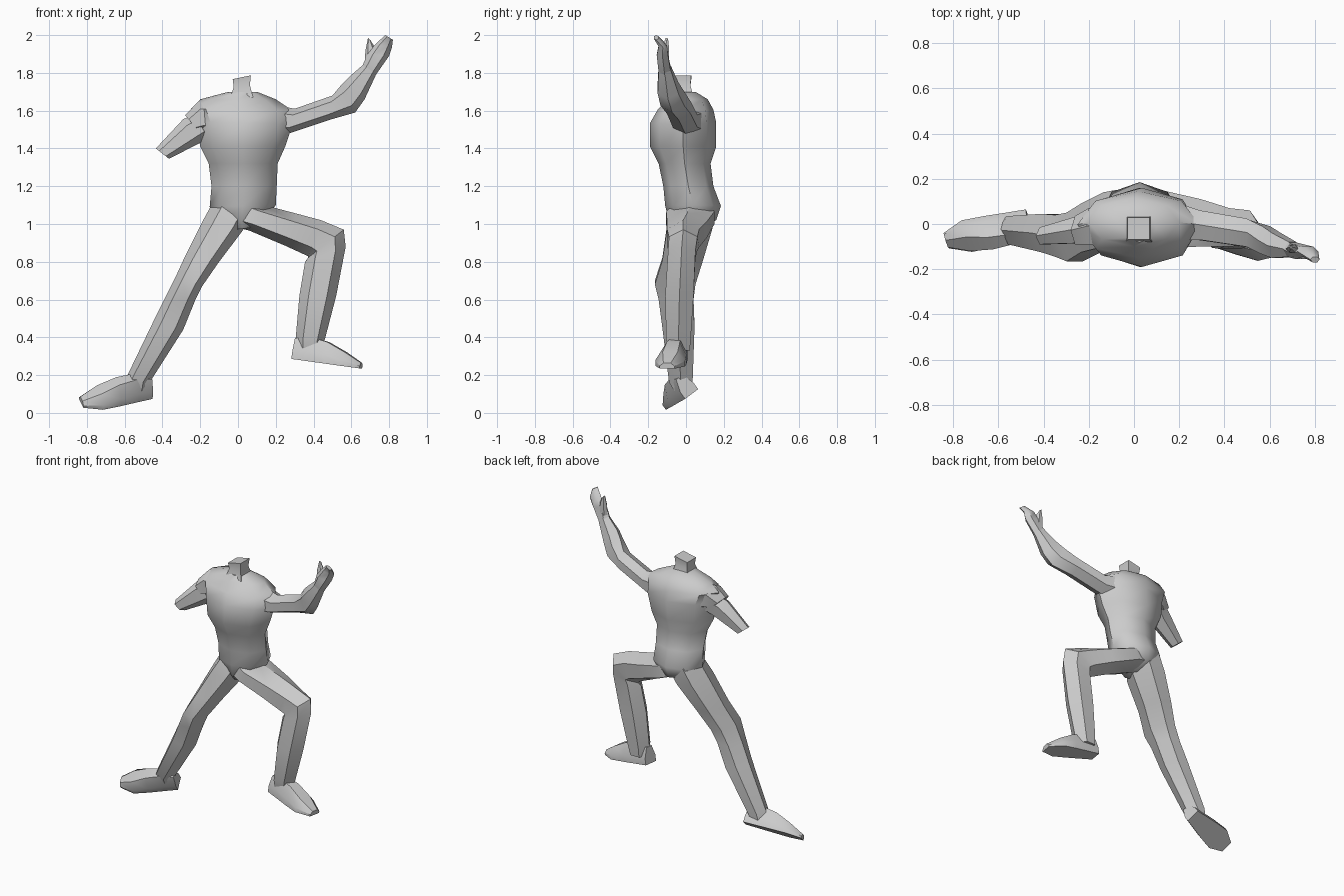
import bpy, bmesh, math
from mathutils import Vector, Matrix


def skin(name, rings, angle=38):
    """Bridge equal-sized rings of points into a capped, low-poly skin."""
    bm = bmesh.new()
    loops = [[bm.verts.new(p) for p in r] for r in rings]
    n = len(loops[0])
    for a, b in zip(loops, loops[1:]):
        for i in range(n):
            j = (i + 1) % n
            bm.faces.new((a[i], a[j], b[j], b[i]))
    bm.faces.new(loops[0])
    bm.faces.new(loops[-1])
    bmesh.ops.recalc_face_normals(bm, faces=bm.faces)
    me = bpy.data.meshes.new(name)
    bm.to_mesh(me)
    bm.free()
    ob = bpy.data.objects.new(name, me)
    bpy.context.collection.objects.link(ob)
    bpy.ops.object.select_all(action='DESELECT')
    ob.select_set(True)
    bpy.context.view_layer.objects.active = ob
    bpy.ops.object.shade_smooth_by_angle(angle=math.radians(angle))
    return ob


def limb(name, sections, n=6, angle=38):
    """Sections: two silhouette points (xa, za, xb, zb) plus depth y0..y1."""
    rings = []
    for xa, za, xb, zb, y0, y1 in sections:
        a, b = Vector((xa, 0, za)), Vector((xb, 0, zb))
        mid, half = (a + b) / 2, (b - a) / 2
        ring = []
        for i in range(n):
            t = 2 * math.pi * i / n
            s = math.sin(t) / (math.sin(math.pi / 3) if n == 6 else 1)
            ring.append(mid + half * math.cos(t)
                        + Vector((0, (y0 + y1) / 2 + s * (y1 - y0) / 2, 0)))
        rings.append(ring)
    return skin(name, rings, angle)


def foot(name, heel, toe, up):
    """Shoe with a flat sole running from heel to toe."""
    heel, toe, up = Vector(heel), Vector(toe), Vector(up)
    fwd = (toe - heel).normalized()
    side = up.cross(fwd).normalized()
    up = fwd.cross(side)
    length = (toe - heel).length
    rings = []
    for t, w, h in ((0, .045, .11), (.2, .055, .13), (.48, .07, .115),
                    (.75, .08, .075), (1, .04, .03)):
        outline = ((-w, 0), (w, 0), (w, h * .4), (w * .5, h), (-w * .5, h), (-w, h * .4))
        rings.append([heel + fwd * t * length + side * s + up * z for s, z in outline])
    return skin(name, rings)


# Torso with pelvis, waist, full chest and sloping shoulders
limb("torso", [
    (-.02, .97, .07, .98, -.06, .06),
    (-.10, 1.02, .14, 1.02, -.09, .16),
    (-.15, 1.09, .20, 1.10, -.11, .185),
    (-.14, 1.20, .205, 1.20, -.12, .145),
    (-.155, 1.32, .21, 1.32, -.145, .13),
    (-.20, 1.41, .25, 1.41, -.19, .16),
    (-.22, 1.54, .29, 1.53, -.19, .16),
    (-.25, 1.61, .29, 1.60, -.15, .145),
    (-.20, 1.66, .20, 1.66, -.10, .115),
    (-.05, 1.70, .10, 1.70, -.08, .05),
], n=8, angle=45)

# Neck stump, square
neck = [[(.02 + x * w, -.02 + y * w, z + x * tilt) for x, y in
         ((-1, -1), (1, -1), (1, 1), (-1, 1))]
        for w, z, tilt in ((.06, 1.67, 0), (.043, 1.73, .005), (.048, 1.777, .01))]
skin("neck", neck)

# Straight leg
limb("straight_leg", [
    (-.13, 1.12, .06, 1.03, -.07, .15),
    (-.19, 1.01, .025, .965, -.10, .14),
    (-.28, .83, -.10, .80, -.125, .09),
    (-.335, .71, -.19, .67, -.165, .05),
    (-.39, .60, -.225, .60, -.145, .04),
    (-.45, .48, -.29, .44, -.125, .045),
    (-.585, .20, -.475, .15, -.09, .035),
    (-.60, .15, -.48, .10, -.06, .03),
])
foot("straight_leg_foot", (-.465, .03, .10), (-.83, -.07, .05), (0, -.6, .8))

# Raised leg: thigh, bent knee, shin
limb("bent_leg", [
    (.06, 1.13, .00, .98, -.08, .14),
    (.14, 1.10, .06, .965, -.105, .15),
    (.31, 1.055, .25, .885, -.10, .11),
    (.44, 1.02, .37, .83, -.10, .07),
    (.56, .97, .37, .82, -.09, .06),
    (.57, .88, .355, .80, -.095, .05),
    (.52, .62, .325, .62, -.11, .04),
    (.46, .39, .305, .39, -.105, .025),
    (.44, .33, .31, .33, -.09, .02),
])
foot("bent_leg_foot", (.29, -.035, .285), (.65, -.10, .235), (.1, 0, 1))

# Raised arm
limb("raised_arm", [
    (.20, 1.63, .20, 1.46, -.07, .09),
    (.30, 1.61, .27, 1.48, -.07, .06),
    (.50, 1.68, .48, 1.55, -.10, .025),
    (.55, 1.74, .62, 1.59, -.135, -.01),
    (.59, 1.78, .67, 1.66, -.15, -.04),
    (.67, 1.85, .735, 1.80, -.145, -.08),
])
limb("hand", [
    (.66, 1.84, .73, 1.79, -.145, -.08),
    (.685, 1.90, .80, 1.89, -.155, -.095),
    (.725, 1.95, .815, 1.935, -.145, -.10),
    (.78, 2.0, .82, 1.975, -.17, -.145),
])
limb("thumb", [
    (.67, 1.85, .73, 1.85, -.13, -.09),
    (.675, 1.92, .725, 1.935, -.125, -.09),
    (.688, 1.985, .70, 1.975, -.11, -.095),
])

# Lowered arm: short sleeve and cut-off upper arm
limb("sleeve", [
    (-.12, 1.66, -.12, 1.46, -.10, .09),
    (-.21, 1.65, -.17, 1.48, -.09, .07),
    (-.28, 1.575, -.205, 1.49, -.09, .035),
])
limb("lowered_arm", [
    (-.23, 1.58, -.16, 1.46, -.08, .05),
    (-.29, 1.555, -.20, 1.43, -.085, .03),
    (-.435, 1.40, -.365, 1.345, -.09, -.015),
])
